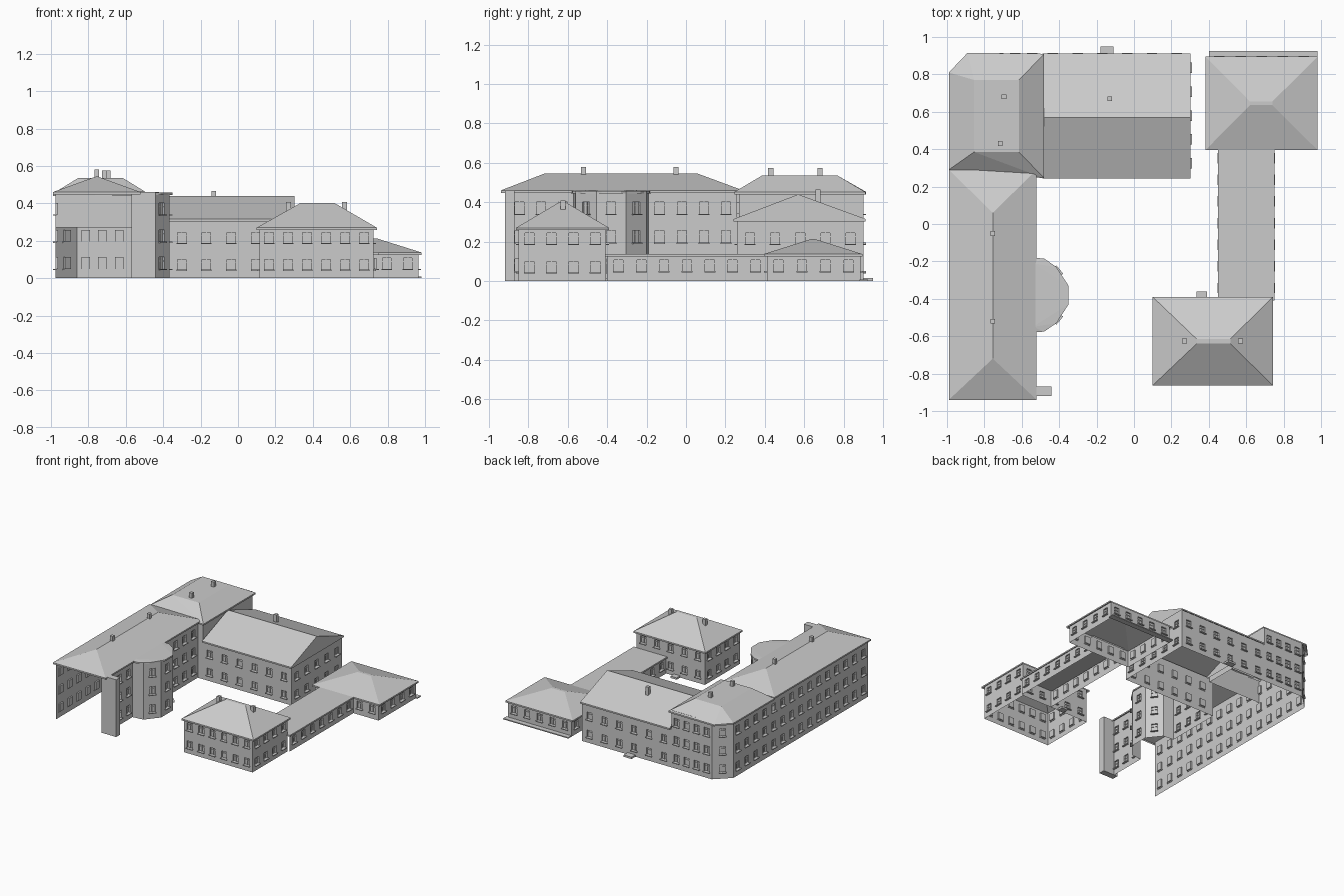
import bpy, bmesh
from mathutils import Vector, Matrix

if "Cube" in bpy.data.objects:
    bpy.data.objects.remove(bpy.data.objects["Cube"])


def finish(name, bm):
    me = bpy.data.meshes.new(name)
    bm.to_mesh(me)
    bm.free()
    ob = bpy.data.objects.new(name, me)
    bpy.context.collection.objects.link(ob)
    return ob


def add_box(bm, lo, hi, m=Matrix()):
    lo, hi = Vector(lo), Vector(hi)
    s = Matrix.Diagonal((*(hi - lo), 1))
    bmesh.ops.create_cube(bm, size=1, matrix=m @ Matrix.Translation((lo + hi) / 2) @ s)


def box(name, lo, hi):
    bm = bmesh.new()
    add_box(bm, lo, hi)
    return finish(name, bm)


def wall(bm, p, q, z0, z1, n, rows, w=0.046, depth=0.012):
    """Flat wall from p to q (outside on the right) with n recessed windows per row."""
    p, q = Vector((*p, 0)), Vector((*q, 0))
    u = (q - p).normalized()
    out = Vector((u.y, -u.x, 0))
    length = (q - p).length
    us, zs = [0.0], [z0]
    for i in range(n):
        c = (i + 0.5) / n * length
        us += [c - w / 2, c + w / 2]
    for r in rows if n else []:
        zs += r
    us.append(length)
    zs.append(z1)

    def quad(*pts):
        bm.faces.new([bm.verts.new(p + u * a + out * d + Vector((0, 0, z))) for a, d, z in pts])

    frame = Matrix((u, out, (0, 0, 1))).transposed().to_4x4()
    frame.translation = p
    for i in range(len(us) - 1):
        for j in range(len(zs) - 1):
            a, b, c, d = us[i], us[i + 1], zs[j], zs[j + 1]
            if not (i % 2 and j % 2):
                quad((a, 0, c), (b, 0, c), (b, 0, d), (a, 0, d))
                continue
            # pane, reveals, mullion, transom and sill
            k = -depth
            quad((a, k, c), (b, k, c), (b, k, d), (a, k, d))
            quad((a, 0, c), (b, 0, c), (b, k, c), (a, k, c))
            quad((a, k, d), (b, k, d), (b, 0, d), (a, 0, d))
            quad((a, 0, c), (a, k, c), (a, k, d), (a, 0, d))
            quad((b, k, c), (b, 0, c), (b, 0, d), (b, k, d))
            m = (a + b) / 2
            add_box(bm, (m - 0.002, k, c), (m + 0.002, k + 0.005, d), frame)
            h = c + (d - c) * 0.68
            add_box(bm, (a, k, h - 0.002), (b, k + 0.005, h + 0.002), frame)
            add_box(bm, (a - 0.005, -0.004, c - 0.006), (b + 0.005, 0.014, c), frame)


def walls(name, pts, counts, z1, rows, z0=0.0):
    bm = bmesh.new()
    for p, q, n in zip(pts, pts[1:], counts):
        wall(bm, p, q, z0, z1, n, rows)
    return finish(name, bm)


def roof(name, eave, top, z0, z1, fascia=0.012):
    """Hull between eave outline and ridge/top outline, open underneath."""
    bm = bmesh.new()
    for x, y in eave:
        bm.verts.new((x, y, z0))
        bm.verts.new((x, y, z0 - fascia))
    for x, y in top:
        bm.verts.new((x, y, z1))
    bmesh.ops.convex_hull(bm, input=bm.verts)
    bmesh.ops.recalc_face_normals(bm, faces=bm.faces)
    bmesh.ops.dissolve_limit(bm, angle_limit=0.01, verts=bm.verts, edges=bm.edges)
    under = [f for f in bm.faces if f.normal.z < -0.5]
    bmesh.ops.delete(bm, geom=under, context='FACES')
    return finish(name, bm)


def rect(x0, y0, x1, y1):
    return [(x0, y0), (x1, y0), (x1, y1), (x0, y1)]


def ring(x0, y0, x1, y1):
    return rect(x0, y0, x1, y1) + [(x0, y0)]


ROWS3 = [(0.05, 0.112), (0.195, 0.257), (0.34, 0.402)]
ROWS2 = [(0.045, 0.1), (0.188, 0.245)]
ROWS1 = [(0.05, 0.108)]

# West wing and corner block: long outer wall, open at the south end
walls("west_outer_wall", [(-0.5, 0.9), (-0.86, 0.9), (-0.975, 0.79), (-0.975, -0.92)],
      [4, 1, 15], 0.46, ROWS3)
walls("courtyard_wall_south", [(-0.54, -0.9), (-0.54, -0.57)], [3], 0.46, ROWS3)
walls("courtyard_wall_north", [(-0.54, -0.19), (-0.54, 0.26), (-0.5, 0.26)], [4, 0], 0.46, ROWS3)
walls("corner_block_upper_wall", [(-0.975, 0.27), (-0.5, 0.27), (-0.5, 0.9)],
      [0, 0], 0.46, [], z0=0.27)
box("entrance_pier", (-0.57, -0.92, 0), (-0.44, -0.87, 0.46))
roof("west_roof", rect(-0.99, -0.94, -0.52, 0.29), [(-0.755, -0.72), (-0.755, 0.06)], 0.46, 0.545)
roof("corner_roof", [(-0.99, 0.29), (-0.48, 0.245), (-0.48, 0.91), (-0.89, 0.915), (-0.99, 0.81)],
     rect(-0.855, 0.385, -0.615, 0.77), 0.452, 0.535)

# Stair bay
bay = [(-0.54, -0.57), (-0.45, -0.56), (-0.365, -0.455), (-0.365, -0.305), (-0.45, -0.2), (-0.54, -0.19)]
walls("stair_bay", bay, [0, 1, 1, 1, 0], 0.455, ROWS3)
bay_eave = [(-0.54, -0.58), (-0.48, -0.575), (-0.415, -0.53), (-0.35, -0.43), (-0.35, -0.33),
            (-0.415, -0.23), (-0.48, -0.185), (-0.54, -0.18)]
roof("bay_roof", bay_eave, [(-0.54, -0.55), (-0.54, -0.21)], 0.457, 0.463)

# North hall with gable
walls("north_hall_walls", [(-0.5, 0.26), (0.295, 0.26), (0.295, 0.9), (-0.5, 0.9)],
      [6, 5, 6], 0.31, ROWS2)
roof("north_hall_roof", rect(-0.49, 0.242, 0.303, 0.912), [(-0.49, 0.57), (0.303, 0.57)], 0.315, 0.44)
box("north_step", (-0.18, 0.9, 0), (-0.11, 0.95, 0.015))

# North east pavilion
walls("east_pavilion_walls", ring(0.4, 0.41, 0.965, 0.885), [5, 4, 5, 4], 0.135, ROWS1)
roof("east_pavilion_roof", rect(0.382, 0.395, 0.982, 0.895),
     rect(0.62, 0.635, 0.74, 0.655), 0.137, 0.213)
box("east_pavilion_step", (0.4, 0.88, 0), (0.98, 0.925, 0.008))

# Connecting passage
walls("passage_wall_east", [(0.74, -0.4), (0.74, 0.41)], [7], 0.13, ROWS1)
walls("passage_wall_west", [(0.46, 0.41), (0.46, -0.4)], [7], 0.13, ROWS1)
roof("passage_roof", rect(0.45, -0.41, 0.75, 0.42), [], 0.137, 0)

# South east house
walls("house_walls", ring(0.115, -0.85, 0.725, -0.405), [6, 4, 5, 4], 0.27, ROWS2)
roof("house_roof", rect(0.1, -0.863, 0.742, -0.39), rect(0.335, -0.64, 0.515, -0.615), 0.27, 0.402)
box("house_step", (0.335, -0.41, 0), (0.39, -0.36, 0.015))

# Chimneys
for x, y, top in [(-0.755, -0.05, 0.58), (-0.755, -0.52, 0.58), (-0.695, 0.68, 0.575),
                  (-0.715, 0.43, 0.575), (-0.13, 0.67, 0.465), (0.27, -0.625, 0.408), (0.57, -0.625, 0.408)]:
    box("chimney", (x - 0.013, y - 0.013, top - 0.08), (x + 0.013, y + 0.013, top))
